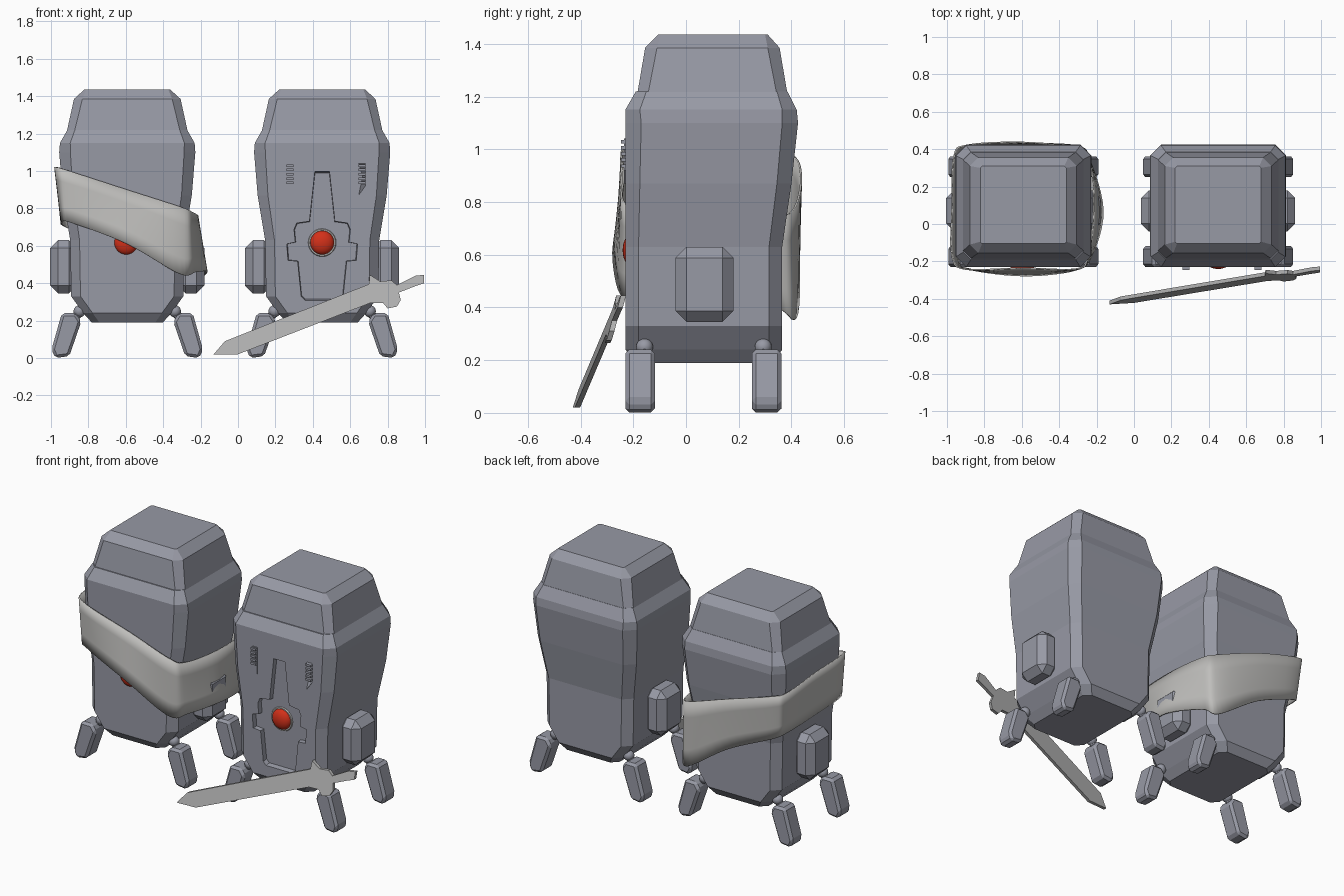
import bpy
import bmesh
from math import pi
from mathutils import Vector

cube = bpy.data.objects.get("Cube")
if cube:
    bpy.data.objects.remove(cube)


def material(name, rgb):
    mat = bpy.data.materials.new(name)
    mat.use_nodes = True
    mat.diffuse_color = (*rgb, 1)
    mat.node_tree.nodes["Principled BSDF"].inputs["Base Color"].default_value = (*rgb, 1)
    return mat


ARMOR = material("blue grey armor", (0.31, 0.32, 0.375))
CLOTH = material("pale cloth", (0.52, 0.515, 0.50))
STEEL = material("sword steel", (0.45, 0.45, 0.45))
RED = material("red eye", (0.65, 0.03, 0.01))


def finish(bm, name, mat, bevel=0, smooth=False):
    bmesh.ops.recalc_face_normals(bm, faces=bm.faces)
    for f in bm.faces:
        f.smooth = smooth
    mesh = bpy.data.meshes.new(name)
    bm.to_mesh(mesh)
    bm.free()
    obj = bpy.data.objects.new(name, mesh)
    bpy.context.collection.objects.link(obj)
    mesh.materials.append(mat)
    if bevel:
        mod = obj.modifiers.new("Chamfer", "BEVEL")
        mod.width = bevel
        mod.segments = 1
        mod.limit_method = "ANGLE"
    return obj


def loft(name, cx, rings, mat):
    """Stack of rectangles with cut corners: (z, half width, front, back, cut)."""
    bm = bmesh.new()
    loops = []
    for z, h, f, b, c in rings:
        outline = [(-h + c, f), (h - c, f), (h, f + c), (h, b - c),
                   (h - c, b), (-h + c, b), (-h, b - c), (-h, f + c)]
        loops.append([bm.verts.new((cx + x, y, z)) for x, y in outline])
    for low, high in zip(loops, loops[1:]):
        for i in range(8):
            j = (i + 1) % 8
            bm.faces.new((low[i], low[j], high[j], high[i]))
    bm.faces.new(loops[0])
    bm.faces.new(loops[-1])
    return finish(bm, name, mat)


def prism(name, outline, depth, front, mat, bevel=0, taper=1):
    """Extrude an (x, z) outline along y; front may be a function of x and z."""
    bm = bmesh.new()
    y_at = front if callable(front) else lambda x, z: front
    mx = sum(p[0] for p in outline) / len(outline)
    mz = sum(p[1] for p in outline) / len(outline)
    near = [bm.verts.new((x, y_at(x, z), z)) for x, z in outline]
    far = [bm.verts.new((mx + (x - mx) * taper, y_at(x, z) + depth, mz + (z - mz) * taper))
           for x, z in outline]
    n = len(outline)
    for i in range(n):
        j = (i + 1) % n
        bm.faces.new((near[i], near[j], far[j], far[i]))
    bm.faces.new(near)
    bm.faces.new(far)
    return finish(bm, name, mat, bevel)


def box(name, x0, x1, y0, y1, z0, z1, mat, bevel=0):
    return prism(name, [(x0, z0), (x1, z0), (x1, z1), (x0, z1)], y1 - y0, y0, mat, bevel)


def rod(name, a, b, radius, mat):
    a, b = Vector(a), Vector(b)
    bm = bmesh.new()
    bmesh.ops.create_cone(bm, cap_ends=True, segments=10, radius1=radius,
                          radius2=radius, depth=(b - a).length)
    obj = finish(bm, name, mat)
    obj.location = (a + b) / 2
    obj.rotation_euler = (b - a).to_track_quat("Z", "Y").to_euler()


def ball(name, centre, radius, mat, flat=1):
    bm = bmesh.new()
    bmesh.ops.create_uvsphere(bm, u_segments=24, v_segments=14, radius=radius)
    obj = finish(bm, name, mat, smooth=True)
    obj.location = centre
    obj.scale.y = flat


BODY = [(0.19, 0.19, -0.19, 0.33, 0.04), (0.24, 0.235, -0.23, 0.365, 0.05),
        (0.33, 0.30, -0.23, 0.365, 0.05), (0.63, 0.305, -0.23, 0.365, 0.05),
        (0.87, 0.345, -0.23, 0.40, 0.055), (1.1, 0.364, -0.23, 0.425, 0.06),
        (1.15, 0.36, -0.23, 0.42, 0.055), (1.22, 0.32, -0.19, 0.385, 0.04)]
HEAD = [(1.18, 0.33, -0.19, 0.39, 0.04), (1.385, 0.285, -0.155, 0.355, 0.045),
        (1.435, 0.23, -0.105, 0.31, 0.01)]
LEG = [(0.35, 0.24), (0.275, 0.24), (0.246, 0.195), (0.31, 0.01),
       (0.385, 0), (0.405, 0.045)]


def robot(label, cx):
    body = loft(label + "_body", cx, BODY, ARMOR)
    loft(label + "_head", cx, HEAD, ARMOR)
    for side, s in (("left", 1), ("right", -1)):
        xs = sorted((cx + s * 0.27, cx + s * 0.412))
        box(f"{label}_{side}_pod", *xs, -0.04, 0.18, 0.345, 0.63, ARMOR, 0.042)
        for end, y, joint_y in (("front", -0.23, -0.157), ("back", 0.25, 0.293)):
            part = f"{label}_{side}_{end}"
            prism(part + "_leg", [(cx + s * x, z) for x, z in LEG], 0.112, y, ARMOR, 0.015)
            rod(part + "_ankle", (cx + s * 0.2, joint_y, 0.29),
                (cx + s * 0.3, joint_y, 0.2), 0.022, ARMOR)
            ball(part + "_joint", (cx + s * 0.255, joint_y, 0.25), 0.032, ARMOR)
    return body


# Two robots
plain_x, armed_x = -0.592, 0.45
robot("wrapped", plain_x)
armed_body = robot("armed", armed_x)
ball("wrapped_eye", (plain_x - 0.006, -0.225, 0.617), 0.064, RED, 0.55)
ball("armed_eye", (armed_x, -0.202, 0.617), 0.064, RED, 0.6)

# Recessed chest panel with side notches
half = [(0.04, 1.01), (0.07, 0.735), (0.14, 0.725), (0.155, 0.69), (0.148, 0.62),
        (0.195, 0.61), (0.188, 0.52), (0.135, 0.515), (0.115, 0.32), (0.095, 0.30)]
outline = [(armed_x + x, z) for x, z in half]
outline += [(armed_x - x, z) for x, z in reversed(half)]
cutter = prism("panel_cutter", outline, 0.07, -0.27, ARMOR, taper=0.95)
cutter.hide_render = True
cutter.display_type = "WIRE"
cut = armed_body.modifiers.new("Panel", "BOOLEAN")
cut.operation = "DIFFERENCE"
cut.solver = "EXACT"
cut.object = cutter
bpy.context.view_layer.objects.active = armed_body
bpy.ops.object.modifier_apply(modifier=cut.name)
bpy.data.objects.remove(cutter)

# Pale rim round the eye
bpy.ops.mesh.primitive_torus_add(location=(armed_x, -0.202, 0.617), rotation=(pi / 2, 0, 0),
                                 major_radius=0.068, minor_radius=0.007,
                                 major_segments=28, minor_segments=6)
rim = bpy.context.object
rim.name = "eye_rim"
rim.data.materials.append(CLOTH)

# Chest vents: pointed plate with slats
for side, x, s in (("right", 0.278, 1), ("left", 0.663, -1)):
    w = 0.018
    prism(f"{side}_vent_plate", [(x - w, 1.04), (x + w, 1.04), (x + s * w, 0.87),
                                 (x - s * w, 0.92)], 0.01, -0.235, ARMOR)
    for i in range(5):
        z = 0.93 + i * 0.023
        box(f"{side}_vent_slat_{i}", x - w, x + w, -0.246, -0.23, z, z + 0.013, ARMOR)

# Sword lying in a leaning plane
SWORD = [(-0.13, 0.02), (-0.07, 0.09), (0.70, 0.395), (0.705, 0.445), (0.76, 0.41),
         (0.82, 0.415), (0.85, 0.39), (0.95, 0.44), (0.995, 0.445), (0.995, 0.40),
         (0.95, 0.385), (0.86, 0.35), (0.87, 0.31), (0.85, 0.275), (0.80, 0.265),
         (0.775, 0.295), (0.71, 0.295), (0, 0.02)]
prism("sword", SWORD, 0.02, lambda x, z: -0.435 + 0.06 * (x + 0.13) + 0.27 * z, STEEL)

# Cloth sash: top edge and bottom edge points around the body
SASH = [((0, -0.24, 0.9), (0, -0.28, 0.61)),
        ((0.28, -0.245, 0.81), (0.28, -0.25, 0.45)),
        ((0.35, -0.18, 0.78), (0.37, -0.17, 0.46)),
        ((0.38, 0.08, 0.76), (0.43, 0.07, 0.46)),
        ((0.36, 0.34, 0.75), (0.36, 0.34, 0.40)),
        ((0.28, 0.41, 0.77), (0.29, 0.42, 0.36)),
        ((0, 0.44, 0.87), (0, 0.43, 0.55)),
        ((-0.30, 0.425, 0.96), (-0.29, 0.40, 0.68)),
        ((-0.375, 0.36, 0.98), (-0.35, 0.33, 0.71)),
        ((-0.385, 0.08, 1.01), (-0.355, 0.08, 0.72)),
        ((-0.385, -0.17, 1.02), (-0.35, -0.19, 0.73)),
        ((-0.31, -0.245, 1.0), (-0.29, -0.245, 0.72))]


def spline(points, steps=6):
    out, n = [], len(points)
    for i in range(n):
        a, b, c, d = (Vector(points[(i + k) % n]) for k in (-1, 0, 1, 2))
        for k in range(steps):
            t = k / steps
            out.append(b + (c - a) * (t / 2) + (2 * a - 5 * b + 4 * c - d) * (t * t / 2)
                       + (3 * b - a - 3 * c + d) * (t ** 3 / 2))
    return out


bm = bmesh.new()
top, low = spline([p[0] for p in SASH]), spline([p[1] for p in SASH])
shift = Vector((plain_x, 0, 0))
rows = [[bm.verts.new(a.lerp(b, t) + shift) for a, b in zip(top, low)]
        for t in (0, 0.25, 0.5, 0.75, 1)]
for upper, lower in zip(rows, rows[1:]):
    for i in range(len(upper)):
        j = (i + 1) % len(upper)
        bm.faces.new((upper[i], upper[j], lower[j], lower[i]))
sash = finish(bm, "sash", CLOTH, smooth=True)
solid = sash.modifiers.new("Thickness", "SOLIDIFY")
solid.thickness = 0.008
